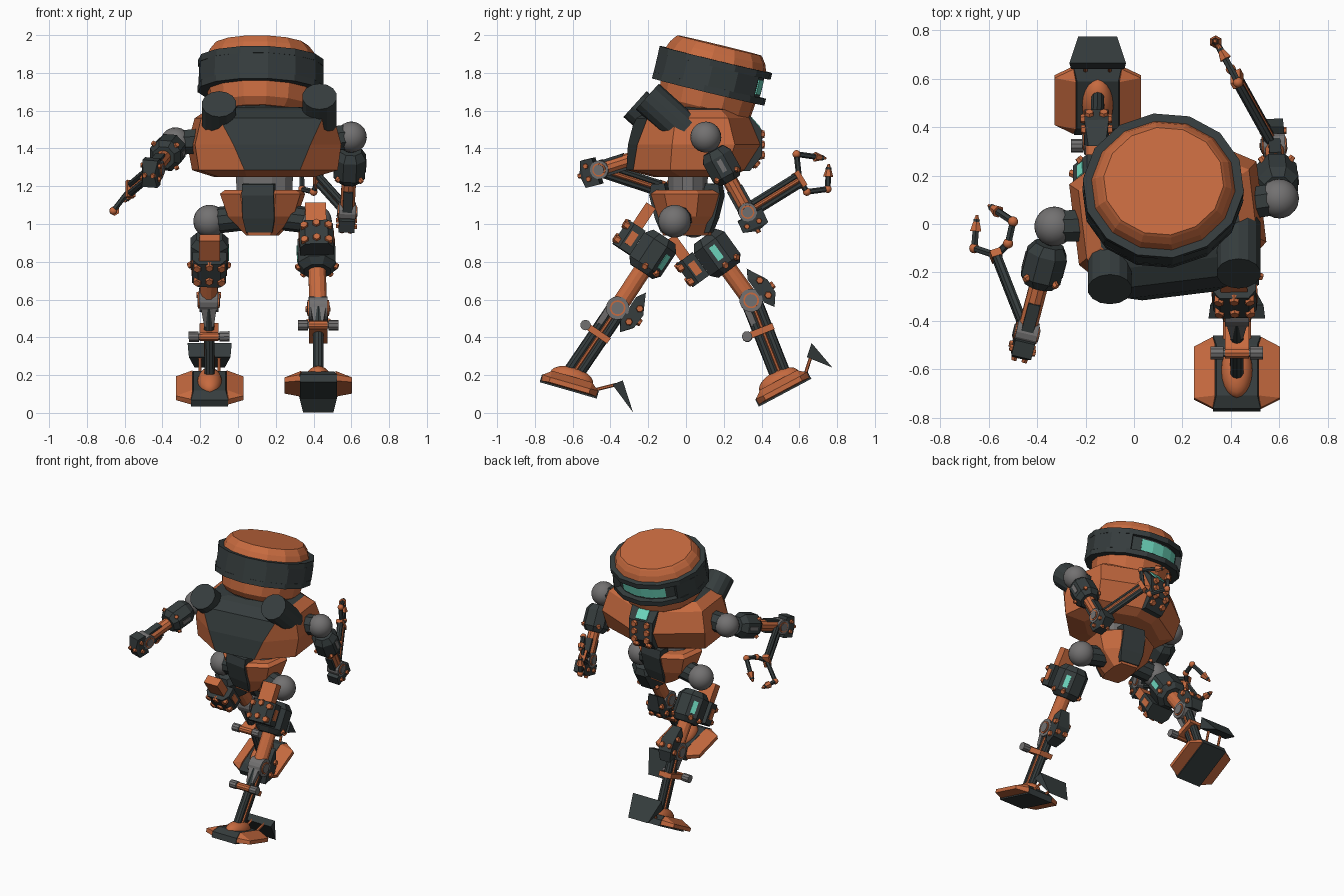
import bpy, bmesh, math
from mathutils import Matrix, Vector as V

if "Cube" in bpy.data.objects:
    bpy.data.objects.remove(bpy.data.objects["Cube"])

def material(name, c):
    m = bpy.data.materials.new(name)
    m.diffuse_color = (*c, 1)
    m.use_nodes = True
    m.node_tree.nodes["Principled BSDF"].inputs["Base Color"].default_value = m.diffuse_color
    return m

ORANGE = material("burnt_orange", (0.57, 0.145, 0.05))
DARK = material("dark_slate", (0.036, 0.046, 0.047))
GREY = material("joint_grey", (0.17, 0.165, 0.165))
CYAN = material("glow_cyan", (0.15, 0.66, 0.5))
I = Matrix.Identity(4)

def finish(name, bm, mats, M=I, smooth=False, rule=None):
    bmesh.ops.recalc_face_normals(bm, faces=bm.faces)
    for f in bm.faces:
        f.smooth = smooth
        if rule:
            f.material_index = rule(f)
    bm.transform(M)
    me = bpy.data.meshes.new(name)
    bm.to_mesh(me)
    bm.free()
    for m in mats:
        me.materials.append(m)
    ob = bpy.data.objects.new(name, me)
    bpy.context.collection.objects.link(ob)

def loft(name, rings, mats, M=I, rule=None, closed=False):
    bm = bmesh.new()
    rows = [[bm.verts.new(p) for p in r] for r in rings]
    n = len(rows[0])
    for a, b in zip(rows, rows[1:] + rows[:1] if closed else rows[1:]):
        for i in range(n):
            bm.faces.new((a[i], a[(i + 1) % n], b[(i + 1) % n], b[i]))
    if not closed:
        bm.faces.new(rows[0])
        bm.faces.new(rows[-1])
    finish(name, bm, mats, M, False, rule)

def lathe(name, prof, n, mat, M=I, closed=False):
    loft(name, [[(r * math.cos(2 * math.pi * (i + .5) / n), r * math.sin(2 * math.pi * (i + .5) / n), z)
                 for i in range(n)] for r, z in prof], [mat], M, closed=closed)

def frame(a, b, hint=(1, 0, 0)):
    a, b = V(a), V(b)
    z = (b - a).normalized()
    x = V(hint)
    x = (x - z * x.dot(z)).normalized()
    M = Matrix((x, z.cross(x), z)).transposed().to_4x4()
    M.translation = a
    return M

def rod(name, a, b, r, mat, M=I, n=10, r2=None):
    a, b = V(a), V(b)
    hint = (1, 0, 0) if abs((b - a).normalized().x) < .9 else (0, 1, 0)
    lathe(name, [(r, 0), (r2 or r, (b - a).length)], n, mat, M @ frame(a, b, hint))

def hull(name, pts, mats, M=I, rule=None):
    bm = bmesh.new()
    for p in pts:
        bm.verts.new(p)
    bmesh.ops.convex_hull(bm, input=bm.verts)
    bmesh.ops.dissolve_limit(bm, angle_limit=.02, verts=bm.verts, edges=bm.edges)
    finish(name, bm, mats, M, False, rule)

def box(name, c, s, mat, M=I):
    hull(name, [(c[0] + i * s[0] / 2, c[1] + j * s[1] / 2, c[2] + k * s[2] / 2)
                for i in (-1, 1) for j in (-1, 1) for k in (-1, 1)], [mat], M)

def ball(name, c, r, mat, M=I):
    bm = bmesh.new()
    bmesh.ops.create_uvsphere(bm, u_segments=20, v_segments=12, radius=1)
    s = r if isinstance(r, tuple) else (r, r, r)
    finish(name, bm, [mat], M @ Matrix.Translation(c) @ Matrix.Diagonal((*s, 1)), True)

def bolt(c, d, M, r=.023):
    c, d = V(c), V(d).normalized()
    rod("bolt", c - d * .01, c + d * .018, r, ORANGE, M, 6, r * .75)

def turn(deg, axis):
    return Matrix.Rotation(math.radians(deg), 4, axis)

# head: domed shell, neck and split visor band
H = Matrix.Translation((.12, .138, 1.785)) @ turn(7, 'Z') @ turn(2.5, 'Y') @ turn(-13.4, 'X') @ Matrix.Diagonal((1.03, .95, 1, 1))
lathe("head_shell", [(.23, -.21), (.265, -.17), (.275, -.08), (.265, -.07), (.265, .08), (.29, .088), (.275, .125), (.252, .155), (.242, .165)], 14, ORANGE, H)
lathe("neck", [(.2, -.29), (.22, -.2)], 14, DARK, H)
for z in (-.07, .07):
    lathe("visor_rim", [(.25, z - .018), (.325, z - .018), (.325, z + .018), (.25, z + .018)], 14, DARK, H, True)

def arc_band(name, a0, a1, n, r0, r1, h, mat):
    angles = [math.radians(a0 + (a1 - a0) * i / n) for i in range(n + 1)]
    loft(name, [[(r * math.cos(a), r * math.sin(a), z) for r, z in ((r0, -h), (r1, -h), (r1, h), (r0, h))]
                for a in angles], [mat], H)

arc_band("visor_back", 136, 404, 10, .25, .324, .054, DARK)
arc_band("visor_recess", 40, 140, 5, .25, .285, .053, DARK)
arc_band("visor_window", 57, 123, 4, .27, .29, .04, CYAN)

# torso: faceted shell with a dark back panel
T = Matrix.Translation((.14, .04, 0)) @ turn(7, 'Z')
def ring(z, hx, yb, yf, bw, fw):
    return [(-bw, yb, z), (bw, yb, z), (hx, yb * .5, z), (hx, yf * .5, z),
            (fw, yf, z), (-fw, yf, z), (-hx, yf * .5, z), (-hx, yb * .5, z)]
torso = [ring(1.25, .26, -.2, .2, .12, .07), ring(1.285, .37, -.34, .26, .148, .08), ring(1.42, .39, -.325, .345, .205, .09),
         ring(1.56, .355, -.28, .285, .275, .1), ring(1.605, .29, -.2, .22, .22, .1), ring(1.62, .2, -.15, .18, .15, .09)]
def torso_rule(f):
    c = f.calc_center_median()
    back = c.y < -.15 and abs(c.x) < .05 and c.z > 1.28
    return 1 if back or c.z > 1.6 else 0
loft("torso", torso, [ORANGE, DARK], T, torso_rule)

# chest strip with window and bolt rows
hull("chest_strip", [(s * x, y, z) for s in (-1, 1) for x, y, z in
     ((.1, .2, 1.61), (.1, .285, 1.575), (.09, .352, 1.50), (.085, .355, 1.36), (.08, .29, 1.28), (.08, .2, 1.28))], [DARK], T)
hull("chest_window", [(x, y + o, z + o) for x in (-.042, .042) for o in (-.01, .006)
     for y, z in ((.298, 1.561), (.346, 1.507))], [CYAN], T)
for x in (-.047, .047):
    for z in (1.475, 1.42, 1.365):
        bolt((x, .354, z), (0, 1, 0), T, .026)
    bolt((x, .325, 1.32), (0, .77, -.63), T, .026)
for tip in ((-.1, -.27, 1.635), (.432, -.205, 1.675)):
    t = V(tip)
    rod("exhaust_drum", t + V((0, .2, -.18)), t, .092, DARK, n=14)

# waist and pelvis
lathe("waist", [(.15, 1.1), (.158, 1.3)], 12, GREY, Matrix.Translation((.14, .01, 0)) @ Matrix.Diagonal((1, .7, 1, 1)))
P = Matrix.Translation((.13, .005, 0)) @ turn(-8, 'Z')
loft("pelvis", [ring(.94, .08, -.12, .12, .06, .06), ring(1.04, .175, -.145, .15, .08, .08),
                ring(1.16, .215, -.18, .185, .095, .095), ring(1.18, .19, -.15, .15, .09, .09)], [ORANGE], P)
for s in (-1, 1):
    hull("pelvis_panel", [(x * w, s * y, z) for x in (-1, 1) for w, y, z in
         ((.085, .11, 1.215), (.085, .18, 1.21), (.085, .19, 1.15), (.085, .16, 1.03), (.07, .13, .955), (.07, .05, .95))], [DARK], P)

def cuff(name, M, z0, z1, r):
    lathe(name, [(r * .7, z0 - .01), (r, z0 + .03), (r, z1 - .035), (r * .7, z1)], 8, DARK, M)

# legs
def leg(hip, knee, ankle, pitch, sole, flap, link):
    M = frame(hip, knee)
    L = (V(knee) - V(hip)).length
    side = 1 if hip[0] > .14 else -1
    rod("hip_axle", hip, (hip[0] + (.14 - hip[0]) * .6, hip[1] * .5, hip[2] + .02), .07, DARK)
    ball("hip_ball", (0, 0, 0), .087, GREY, M)
    cuff("thigh_cuff", M, .11, .32, .108)
    rod("thigh_rod", (0, 0, .25), (0, 0, L), .048, ORANGE, M, 12)
    box("outer_window", (.1, 0, .215), (.009, .034, .085), CYAN, M @ turn(-45 if side > 0 else -135, 'Z'))
    box("inner_window", (-side * .1, 0, .205), (.009, .036, .085), CYAN, M)
    for a in (0, 180, -45, -135):
        bolt((.095, 0, .285), (1, 0, .5), M @ turn(a, 'Z'), .02)
    # booster pack behind the thigh
    hull("thigh_pack", [(x, y, z) for x, y in ((-.09, .1), (.09, .1), (-.09, .17), (.09, .17), (-.06, .21), (.06, .21))
                        for z in (.13, .28)], [DARK], M)
    box("pack_side_plate", (0, .14, .205), (.188, .04, .075), ORANGE, M)
    box("pack_bar", (0, .15, .11), (.11, .06, .22), ORANGE, M)
    for x in (-.062, 0, .062):
        for z in (.16, .25):
            bolt((x, .205 if x == 0 else .2, z if x else z - .01), (x * 4, 1, 0), M, .026)
    # knee joint and guard
    K = frame(knee, ankle)
    rod("knee_hub", (-.05, 0, 0), (.05, 0, 0), .062, GREY, K, 16)
    hull("knee_fork", [(s * x, y, z) for s in (-1, 1) for x, y, z in
         ((.045, .02, 0), (.045, .055, 0), (.025, .02, .13), (.025, .05, .13))], [GREY], K)
    for s in (-1, 1):
        rod("knee_ring", (s * .045, 0, 0), (s * .056, 0, 0), .042, ORANGE, K, 16)
        rod("knee_cap", (s * .05, 0, 0), (s * .06, 0, 0), .033, GREY, K, 16)
        bolt((s * .047, -.1, L - .06), (s, 0, 0), M)
        bolt((s * .047, -.09, L + .03), (s, 0, 0), M)
        bolt((s * .03, -.13, L), (0, -1, 0), M)
    hull("knee_guard", [(s * x, y, L + z) for s in (-1, 1) for x, y, z in
         ((.05, -.05, -.1), (.035, -.08, -.15), (.05, -.135, -.04), (.05, -.13, .04), (.04, -.08, .1), (.05, -.05, .05))], [DARK], M)
    # shin tubes, clamp and cross pin
    S = (V(ankle) - V(knee)).length + .03
    for y in (-.028, .028):
        rod("shin_tube", (0, y, 0), (0, y, S), .028, DARK, K)
    for s in (-1, 1):
        rod("shin_wire", (s * .02, 0, .03), (s * .02, 0, S), .009, ORANGE, K, 6)
    box("shin_clamp", (0, .015, .17), (.1, .15, .035), ORANGE, K)
    rod("cross_pin", (-.1, .09, .17), (.1, .09, .17), .018, GREY, K)
    rod("pin_sleeve", (-.05, .09, .17), (.05, .09, .17), .024, ORANGE, K)
    for s in (-1, 1):
        rod("pin_end", (s * .055, .09, .17), (s * .108, .09, .17), .028, GREY, K)
    # foot: dark core with orange wings and hinged flap
    G = Matrix.Translation(sole) @ turn(pitch, 'X')
    hull("foot_core", [(s * x, t * y, z) for s in (-1, 1) for t in (-1, 1) for x, y, z in
         ((.098, .157, -.006), (.098, .157, .035), (.085, .11, .066))], [DARK], G)
    for s in (-1, 1):
        hull("foot_wing", [(s * x, t * y, z) for t in (-1, 1) for x, y, z in
             ((.094, .152, .003), (.1, .152, .036), (.178, .11, .008), (.178, .11, .034), (.09, .11, .07))], [ORANGE], G)
    ball("ankle_dome", (0, 0, .06), (.065, .118, .06), ORANGE, G)
    x0 = sole[0]
    a, b, c = flap
    hull("heel_flap", [(x0 + s * w, y, z) for s in (-1, 1) for w, (y, z) in ((.117, a), (.11, b), (.08, c))], [DARK])
    for s in (-.05, .05):
        rod("flap_link", (x0 + s, *link[0]), (x0 + s, *link[1]), .009, ORANGE, n=6)

leg((.41, -.06, 1.015), (.425, -.362, .555), (.425, -.59, .22), -16, (.425, -.622, .125),
    ((-.39, .15), (-.335, .172), (-.28, .002)), ((-.49, .12), (-.37, .15)))
leg((-.15, .04, 1.015), (-.155, .345, .595), (-.15, .485, .24), 28, (-.15, .522, .112),
    ((.665, .37), (.64, .295), (.775, .24)), ((.63, .2), (.665, .31)))

# arms
def arm(sh, el, wr, root, fingers):
    rod("shoulder_axle", root, sh, .07, DARK, n=8)
    M = frame(sh, el)
    L = (V(el) - V(sh)).length
    ball("shoulder_ball", (0, 0, 0), .082, GREY, M)
    cuff("arm_cuff", M, .09, .265, .09)
    rod("arm_rod", (0, 0, .2), (0, 0, L), .04, ORANGE, M)
    for s in (-1, 1):
        box("cuff_slot", (s * .083, 0, .17), (.009, .025, .07), GREY, M)
        for a in (-45, 45):
            bolt((s * .08, 0, .225), (s, 0, .5), M @ turn(a, 'Z'), .017)
        # dark braces beside the elbow rod
        box("arm_brace", (0, s * .034, L - .07), (.05, .022, .14), DARK, M)
    rod("elbow_hub", (-.045, 0, L), (.045, 0, L), .05, GREY, M, 14)
    for s in (-1, 1):
        rod("elbow_ring", (s * .04, 0, L), (s * .05, 0, L), .036, ORANGE, M, 14)
        rod("elbow_cap", (s * .045, 0, L), (s * .054, 0, L), .028, GREY, M, 14)
        bolt((s * .037, -.03, L + .07), (s, 0, 0), M, .018)
        bolt((s * .037, .04, L + .065), (s, 0, 0), M, .018)
        bolt((s * .022, 0, L + .108), (0, 0, 1), M, .016)
    hull("elbow_guard", [(s * x, y, L + z) for s in (-1, 1) for x, y, z in
         ((.042, -.075, .02), (.042, -.07, .1), (.03, .0, .115), (.042, .075, .085), (.042, .07, .02))], [DARK], M)
    K = frame(el, wr)
    S = (V(wr) - V(el)).length
    for y in (-.024, .024):
        rod("forearm_tube", (0, y, 0), (0, y, S), .02, DARK, K, 8)
    rod("forearm_core", (.008, 0, 0), (.008, 0, S), .014, ORANGE, K, 8)
    box("wrist", (0, 0, S), (.045, .09, .03), ORANGE, K)
    # claw fingers with tapered tips
    for path in fingers:
        pts = [V(wr)] + [V(p) for p in path]
        for i, (a, b) in enumerate(zip(pts, pts[1:])):
            rod("finger_link", a, b, .015, DARK, n=6)
            if i < len(pts) - 2:
                ball("finger_joint", b, .021, ORANGE)
        d = (pts[-1] - pts[-2]).normalized()
        rod("finger_tip", pts[-1] - d * .05, pts[-1] + d * .018, .027, ORANGE, n=6, r2=.006)

arm((.6, .105, 1.46), (.578, .325, 1.065), (.425, .6, 1.235), (.44, .08, 1.45),
    [[(.43, .585, 1.37), (.355, .725, 1.35)],
     [(.4, .64, 1.17), (.34, .75, 1.185), (.335, .755, 1.3)]])
arm((-.33, -.01, 1.43), (-.445, -.45, 1.29), (-.57, -.13, 1.185), (-.18, -.005, 1.44),
    [[(-.66, -.1, 1.07), (-.65, .02, 1.07)],
     [(-.52, -.08, 1.22), (-.5, .01, 1.24), (-.59, .07, 1.13)]])
